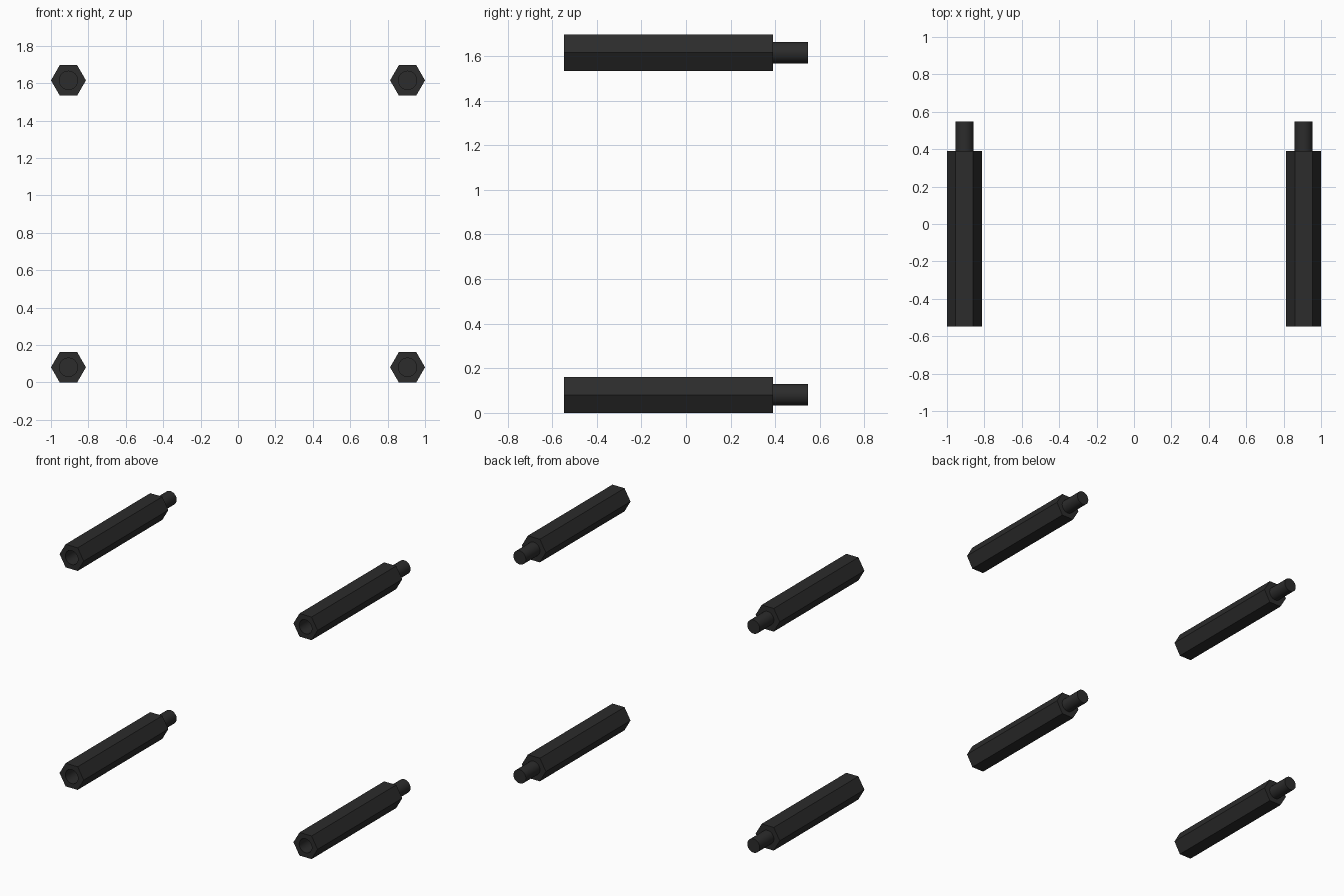
import bpy, bmesh
from math import cos, sin, pi, radians, sqrt

if "Cube" in bpy.data.objects:
    bpy.data.objects.remove(bpy.data.objects["Cube"])

SEG = 36                       # ring points, a multiple of six
HEX_R = 0.0935                 # corner radius of the hexagonal body
STUD_R, HOLE_R = 0.048, 0.049
FRONT, SHOULDER, TIP = -0.547, 0.39, 0.547
HOLE_DEPTH = 0.27

mat = bpy.data.materials.new("black_nylon")
mat.diffuse_color = (0.025, 0.025, 0.025, 1)
mat.use_nodes = True
mat.node_tree.nodes["Principled BSDF"].inputs["Base Color"].default_value = mat.diffuse_color


def ring(bm, y, r, hexagonal=False):
    """Ring of points around the y axis, round or hexagonal."""
    verts = []
    for i in range(SEG):
        a = 2 * pi * i / SEG
        d = r
        if hexagonal:
            d = r * cos(pi / 6) / cos(a % (pi / 3) - pi / 6)
        verts.append(bm.verts.new((d * cos(a), y, d * sin(a))))
    return verts


def standoff_mesh():
    bm = bmesh.new()
    # Hole floor, hole mouth, hexagonal body, stud base, stud tip
    rings = [ring(bm, FRONT + HOLE_DEPTH, HOLE_R),
             ring(bm, FRONT, HOLE_R),
             ring(bm, FRONT, HEX_R, True),
             ring(bm, SHOULDER, HEX_R, True),
             ring(bm, SHOULDER, STUD_R),
             ring(bm, TIP, STUD_R)]
    for a, b in zip(rings, rings[1:]):
        for i in range(SEG):
            j = (i + 1) % SEG
            bm.faces.new((a[i], a[j], b[j], b[i]))
    bm.faces.new(rings[0])
    bm.faces.new(rings[-1])
    # Merge the strips on each flat of the hexagon
    extra = [bm.edges.get((rings[2][i], rings[3][i]))
             for i in range(SEG) if i % (SEG // 6)]
    bmesh.ops.dissolve_edges(bm, edges=extra, use_verts=False)
    bmesh.ops.recalc_face_normals(bm, faces=bm.faces)
    me = bpy.data.meshes.new("standoff")
    bm.to_mesh(me)
    bm.free()
    me.materials.append(mat)
    return me


# Four identical standoffs at the corners of a rectangle
mesh = standoff_mesh()
low = HEX_R * sqrt(3) / 2
for side, x in (("left", -1 + HEX_R), ("right", 1 - HEX_R)):
    for level, z in (("lower", low), ("upper", 1.615)):
        ob = bpy.data.objects.new(f"{level}_{side}_standoff", mesh)
        ob.location = (x, 0, z)
        bpy.context.collection.objects.link(ob)
        ob.select_set(True)
        bpy.context.view_layer.objects.active = ob

# Smooth round parts, keep hexagon edges sharp
bpy.ops.object.shade_smooth_by_angle(angle=radians(30))
